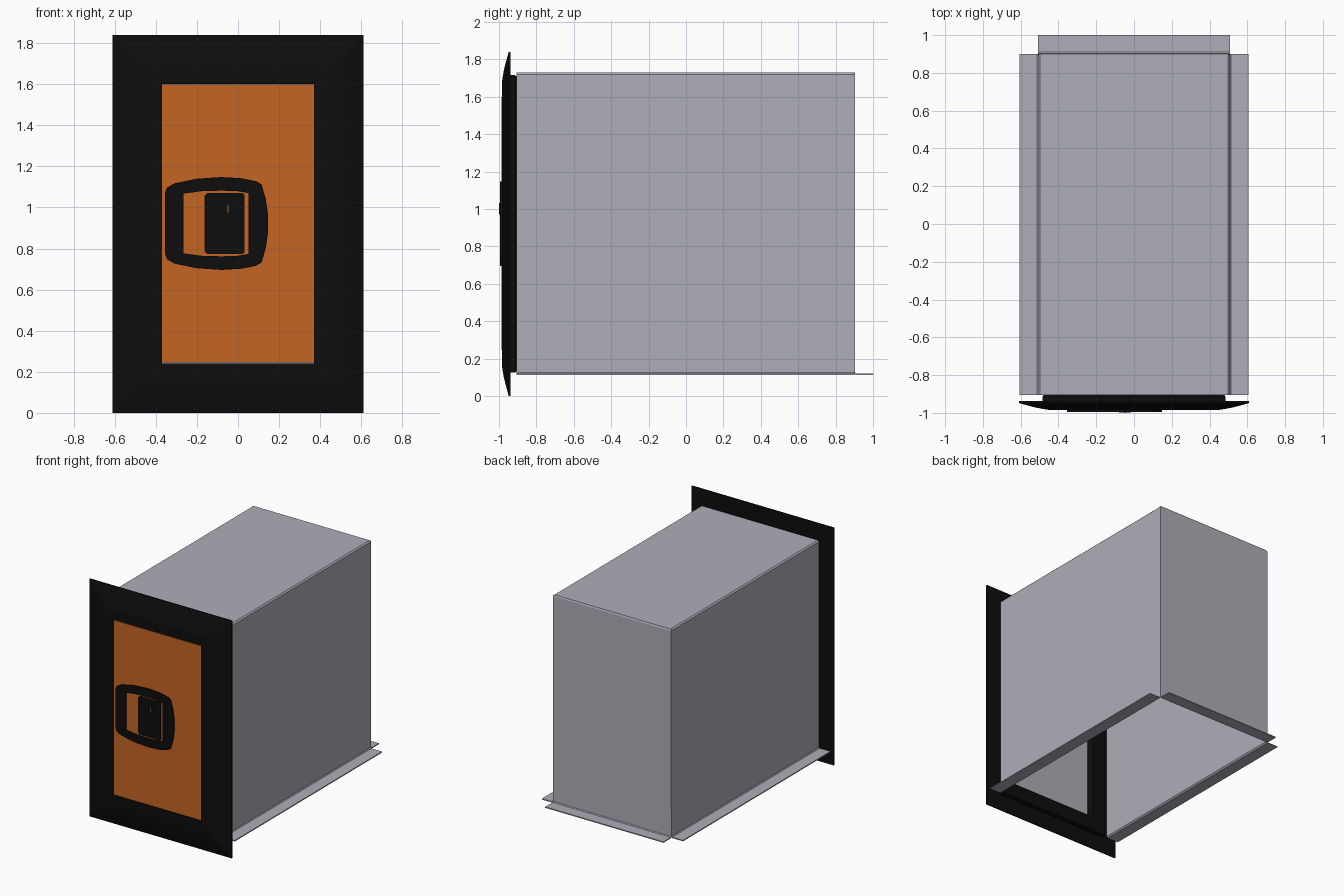
import bpy
import bmesh
import math

cube = bpy.data.objects.get("Cube")
if cube:
    bpy.data.objects.remove(cube, do_unlink=True)


def material(name, rgb):
    m = bpy.data.materials.new(name)
    m.use_nodes = True
    m.diffuse_color = (*rgb, 1)
    m.node_tree.nodes["Principled BSDF"].inputs["Base Color"].default_value = (*rgb, 1)
    return m


GREY = material("galvanised grey", (0.42, 0.42, 0.48))
BLACK = material("black plastic", (0.004, 0.004, 0.004))
ORANGE = material("orange", (0.56, 0.13, 0.017))


def finish(name, bm, mat):
    bmesh.ops.recalc_face_normals(bm, faces=bm.faces)
    mesh = bpy.data.meshes.new(name)
    bm.to_mesh(mesh)
    bm.free()
    mesh.materials.append(mat)
    ob = bpy.data.objects.new(name, mesh)
    bpy.context.collection.objects.link(ob)
    return ob


def block(name, x, y, z, mat):
    """Box given by its (low, high) extents."""
    bm = bmesh.new()
    bmesh.ops.create_cube(bm, size=1)
    for v in bm.verts:
        v.co = [r[0] + (c + 0.5) * (r[1] - r[0]) for c, r in zip(v.co, (x, y, z))]
    return finish(name, bm, mat)


def sheet(name, path, sweep, mat, thickness=0.008):
    """Bent sheet: a path of points swept along a vector."""
    bm = bmesh.new()
    verts = [bm.verts.new(p) for p in path]
    edges = [bm.edges.new(pair) for pair in zip(verts, verts[1:])]
    out = bmesh.ops.extrude_edge_only(bm, edges=edges)["geom"]
    bmesh.ops.translate(bm, vec=sweep, verts=[g for g in out if isinstance(g, bmesh.types.BMVert)])
    ob = finish(name, bm, mat)
    solid = ob.modifiers.new("thickness", "SOLIDIFY")
    solid.thickness = thickness
    solid.offset = 0
    return ob


def flat_shape(name, outlines, front, depth, mat):
    """Upright plate cut from closed (x, z) outlines; inner outlines are holes."""
    curve = bpy.data.curves.new(name, "CURVE")
    curve.dimensions = "2D"
    curve.fill_mode = "BOTH"
    curve.extrude = depth / 2
    for points in outlines:
        line = curve.splines.new("POLY")
        line.points.add(len(points) - 1)
        for p, (x, z) in zip(line.points, points):
            p.co = (x, z, 0, 1)
        line.use_cyclic_u = True
    curve.materials.append(mat)
    ob = bpy.data.objects.new(name, curve)
    bpy.context.collection.objects.link(ob)
    ob.rotation_euler.x = math.pi / 2
    ob.location.y = front + depth / 2
    bpy.ops.object.select_all(action="DESELECT")
    ob.select_set(True)
    bpy.context.view_layer.objects.active = ob
    bpy.ops.object.convert(target="MESH")
    return ob


# Sheet metal housing: top, sides and outward side flanges in one bent sheet
HALF_X, HALF_Y, LOW, HIGH, BEND = 0.504, 0.905, 0.117, 1.726, 0.008
half = [(0.605, LOW), (HALF_X + BEND, LOW), (HALF_X, LOW + BEND),
        (HALF_X, HIGH - BEND), (HALF_X - BEND, HIGH)]
profile = half + [(-x, z) for x, z in reversed(half)]
sheet("housing_wrap", [(x, -HALF_Y, z) for x, z in profile], (0, 2 * HALF_Y - 0.004, 0), GREY)

# Back wall with its own bottom flange
back = [(1.0, LOW), (HALF_Y + BEND - 0.004, LOW), (HALF_Y - 0.004, LOW + BEND),
        (HALF_Y - 0.004, HIGH - BEND), (HALF_Y - BEND, HIGH)]
sheet("back_wall", [(-HALF_X - 0.003, y, z) for y, z in back], (2 * HALF_X + 0.006, 0, 0), GREY)

# Front frame: rectangular rings lofted around a closed section of (inset, y)
section = [(0.24, -0.985), (0.165, -0.985), (0.10, -0.974), (0.07, -0.967), (0, -0.948),
           (0, -0.938), (0.125, -0.938), (0.125, -0.915), (0.132, -0.905), (0.24, -0.905)]
bm = bmesh.new()
rings = []
for inset, y in section:
    w, h = 0.61 - inset, 0.92 - inset
    rings.append([bm.verts.new((sx * w, y, 0.92 + sz * h))
                  for sx, sz in ((-1, -1), (1, -1), (1, 1), (-1, 1))])
for a, b in zip(rings, rings[1:] + rings[:1]):
    for i in range(4):
        j = (i + 1) % 4
        bm.faces.new((a[i], a[j], b[j], b[i]))
finish("front_frame", bm, BLACK)

# Door panel with a metal lining behind
DOOR_X, DOOR_Z = (-0.371, 0.371), (0.245, 1.598)
block("door_panel", DOOR_X, (-0.986, -0.975), DOOR_Z, ORANGE)
block("door_lining", DOOR_X, (-0.975, -0.965), DOOR_Z, GREY)

# Latch surround, mirrored about its middle height
MID = 0.922


def mirrored(points):
    return [(x, MID + z) for x, z in points] + [(x, MID - z) for x, z in reversed(points)]


outer = mirrored([(-0.355, 0.15), (-0.345, 0.175), (-0.31, 0.195), (-0.2, 0.218), (-0.08, 0.226),
                  (0.02, 0.22), (0.09, 0.205), (0.115, 0.19), (0.135, 0.12), (0.147, 0.04)])
opening = mirrored([(-0.265, 0.145), (-0.18, 0.157), (-0.08, 0.16), (0.0, 0.157), (0.05, 0.148)])
flat_shape("latch_surround", [outer, opening], -0.994, 0.009, BLACK)

# Latch grip with softened corners
grip = mirrored([(-0.163, 0.135), (-0.148, 0.149), (0.022, 0.149), (0.032, 0.14)])
flat_shape("latch_grip", [grip], -0.993, 0.008, BLACK)

# Round lock barrel and its key slot
barrel = [(-0.048 + 0.031 * math.cos(a), 1.0 + 0.031 * math.sin(a))
          for a in (math.tau * i / 24 for i in range(24))]
flat_shape("lock_barrel", [barrel], -0.999, 0.008, BLACK)
block("key_slot", (-0.051, -0.046), (-1.0, -0.997), (0.975, 1.012), ORANGE)
